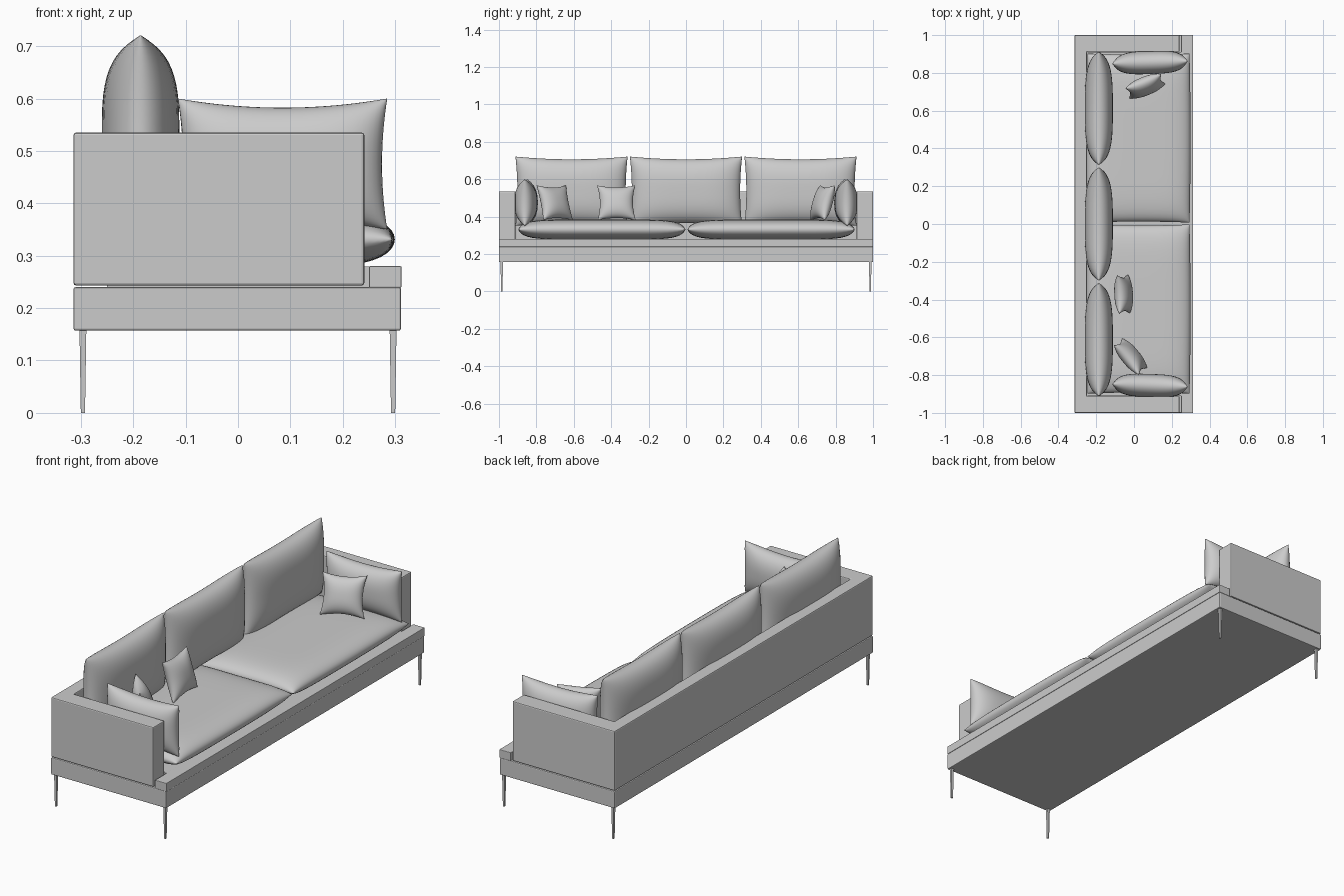
import bpy, bmesh
from math import sin, pi, radians

if "Cube" in bpy.data.objects:
    bpy.data.objects.remove(bpy.data.objects["Cube"])


def finish(name, bm, bevel=0.0):
    bmesh.ops.recalc_face_normals(bm, faces=bm.faces[:])
    me = bpy.data.meshes.new(name)
    bm.to_mesh(me)
    bm.free()
    ob = bpy.data.objects.new(name, me)
    bpy.context.collection.objects.link(ob)
    if bevel:
        mod = ob.modifiers.new("edge_rounding", 'BEVEL')
        mod.width = bevel
        mod.segments = 2
    return ob


def prism(name, outline, z0, z1, bevel=0.004):
    """Extrude a floor outline from z0 up to z1."""
    bm = bmesh.new()
    face = bm.faces.new([bm.verts.new((x, y, z0)) for x, y in outline])
    ext = bmesh.ops.extrude_face_region(bm, geom=[face])
    for v in ext["geom"]:
        if isinstance(v, bmesh.types.BMVert):
            v.co.z = z1
    return finish(name, bm, bevel)


def rect(x0, x1, y):
    return [(x0, -y), (x1, -y), (x1, y), (x0, y)]


def pillow(name, size, loc, turn=0, tilt=0, pinch=(0.03, 0.05), power=(3, 3), segs=28):
    """Stuffed cushion: width on X, height on Z, thickness on Y, corners drawn out."""
    w, h, t = (s / 2 for s in size)
    bm = bmesh.new()
    for side in (-1, 1):
        grid = bmesh.ops.create_grid(bm, x_segments=segs, y_segments=segs, size=1)
        for v in grid["verts"]:
            u, k = sin(v.co.x * pi / 2), sin(v.co.y * pi / 2)
            puff = max(0, (1 - abs(u) ** power[0]) * (1 - abs(k) ** power[1])) ** 0.5
            v.co = (w * u * (1 - pinch[0] * (1 - k * k)),
                    side * t * puff,
                    h * k * (1 - pinch[1] * (1 - u * u)))
    bmesh.ops.remove_doubles(bm, verts=bm.verts[:], dist=1e-5)
    for f in bm.faces:
        f.smooth = True
    ob = finish(name, bm)
    ob.location = loc
    ob.rotation_euler = (radians(tilt), 0, radians(turn))
    return ob


# Base frame, seat deck and front rail
prism("base_frame", rect(-0.314, 0.311, 1.0), 0.157, 0.24)
prism("seat_deck", rect(-0.25, 0.26, 0.91), 0.239, 0.279, 0)
prism("front_rail", rect(0.25, 0.312, 1.0), 0.239, 0.28, 0.002)

# U-shaped back and arms
prism("back_and_arms", [(-0.314, -1), (0.241, -1), (0.241, -0.912), (-0.25, -0.912),
                        (-0.25, 0.912), (0.241, 0.912), (0.241, 1), (-0.314, 1)],
      0.243, 0.535, 0.005)

# Slim tapered legs
for sx, ex in ((-1, "back"), (1, "front")):
    for sy, ey in ((-1, "left"), (1, "right")):
        bm = bmesh.new()
        bmesh.ops.create_cube(bm, size=1)
        for v in bm.verts:
            top = v.co.z > 0
            s = 0.013 if top else 0.008
            v.co = (sx * 0.296 + v.co.x * s, sy * 0.985 + v.co.y * s, 0.158 if top else 0)
        finish(f"{ex}_{ey}_leg", bm)

# Seat, back and arm cushions
for i, y in enumerate((-0.45, 0.455)):
    pillow(f"seat_cushion_{i + 1}", (0.54, 0.895, 0.106), (0.024, y, 0.331),
           tilt=90, pinch=(-0.02, 0.012), power=(5, 7))
for i, y in enumerate((-0.612, 0, 0.612)):
    pillow(f"back_cushion_{i + 1}", (0.6, 0.37, 0.148), (-0.186, y, 0.536),
           turn=90, pinch=(0.035, 0.08), power=(3.5, 3))
for s, side in ((-1, "left"), (1, "right")):
    pillow(f"{side}_arm_cushion", (0.4, 0.25, 0.122), (0.085, s * 0.855, 0.475),
           turn=s * 2, pinch=(0.05, 0.14), power=(3.5, 2.5))

# Small throw pillows
for i, (x, y, turn) in enumerate(((0.06, 0.73, 22), (-0.055, -0.372, 93), (-0.018, -0.702, 130))):
    pillow(f"throw_pillow_{i + 1}", (0.205, 0.195, 0.085), (x, y, 0.474),
           turn=turn, tilt=-17, pinch=(0.14, 0.14), power=(2.5, 2.5), segs=20)
